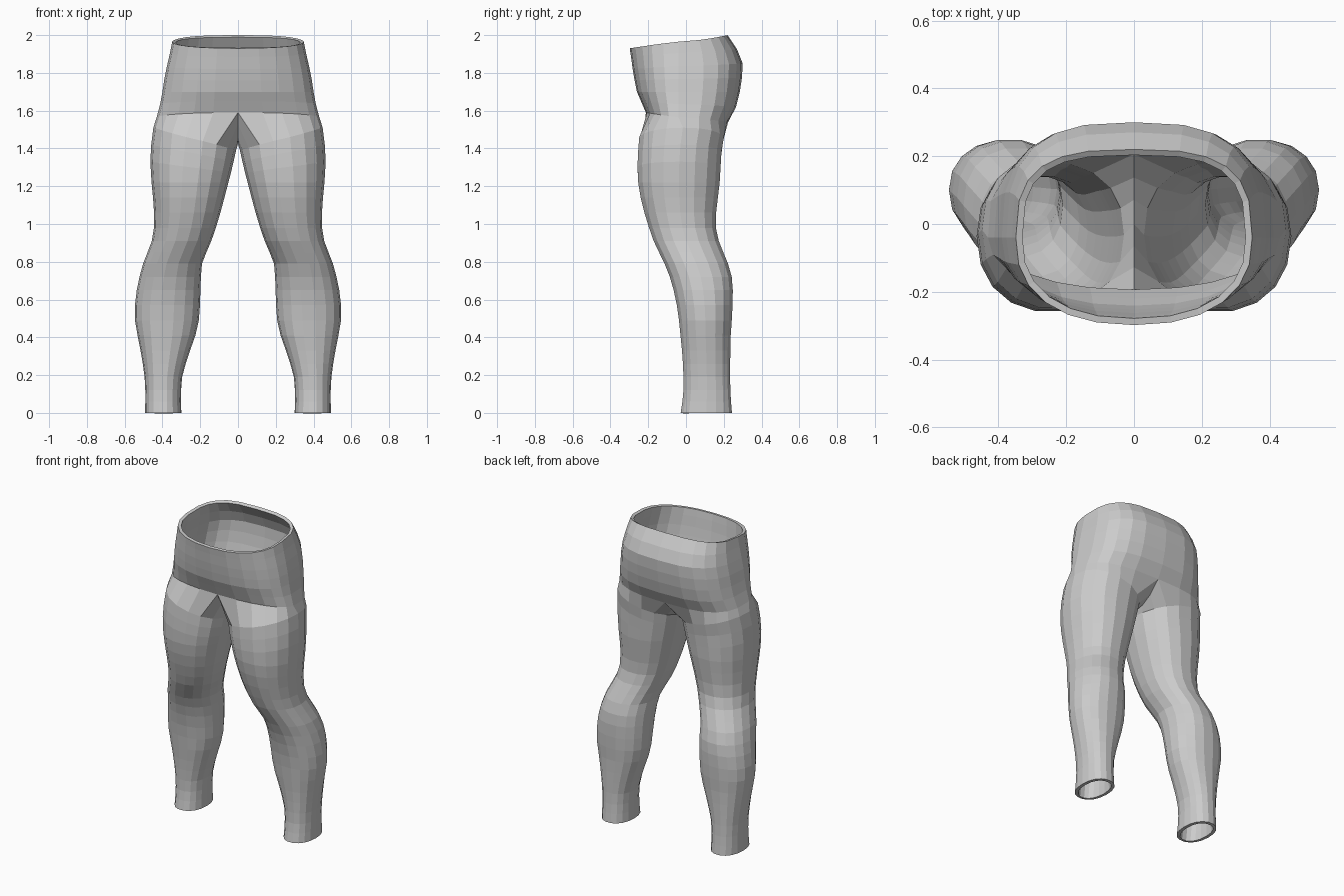
import bpy, bmesh, math

if "Cube" in bpy.data.objects:
    bpy.data.objects.remove(bpy.data.objects["Cube"])

# Leg outline: height, front y, back y, inner x, outer x
LEG = [
    (0.00, -0.03, 0.245, 0.300, 0.492), (0.10, -0.015, 0.237, 0.303, 0.490),
    (0.20, -0.015, 0.235, 0.295, 0.495), (0.30, -0.02, 0.236, 0.265, 0.510),
    (0.40, -0.03, 0.238, 0.228, 0.530), (0.50, -0.04, 0.245, 0.205, 0.547),
    (0.60, -0.055, 0.250, 0.200, 0.545), (0.70, -0.08, 0.250, 0.198, 0.527),
    (0.80, -0.12, 0.222, 0.190, 0.500), (0.90, -0.17, 0.178, 0.145, 0.458),
    (1.00, -0.205, 0.156, 0.110, 0.442), (1.10, -0.235, 0.166, 0.082, 0.446),
    (1.20, -0.255, 0.180, 0.056, 0.456), (1.30, -0.260, 0.186, 0.030, 0.465),
    (1.40, -0.256, 0.192, 0.008, 0.462), (1.52, -0.245, 0.215, 0.006, 0.447),
]
# Hip outline: height, front y, back y, half width
HIP = [
    (1.50, -0.19, 0.20, 0.445), (1.56, -0.20, 0.235, 0.432), (1.62, -0.225, 0.265, 0.415),
    (1.70, -0.26, 0.285, 0.400), (1.80, -0.28, 0.300, 0.385),
    (1.86, -0.287, 0.300, 0.370), (1.93, -0.298, 0.268, 0.355), (2.00, -0.30, 0.220, 0.342),
]
OUTER, INNER = 13, 5          # ring points shared with the hips / on the inner thigh
TOTAL = OUTER + INNER


def lookup(table, z):
    z = min(max(z, table[0][0]), table[-1][0])
    for a, b in zip(table, table[1:]):
        if z <= b[0]:
            t = (z - a[0]) / (b[0] - a[0])
            return [p + (q - p) * t for p, q in zip(a[1:], b[1:])]


def power(v, n):
    return math.copysign(abs(v) ** (2 / n), v)


def leg_ring(z_out, z_in):
    pts = []
    for i in range(TOTAL):
        a = math.radians(-120 + 20 * i)
        c, s = math.cos(a), math.sin(a)
        z = (z_out + z_in) / 2 + (z_out - z_in) / 2 * c
        f, b, xi, xo = lookup(LEG, z)
        pts.append(((xi + xo) / 2 + (xo - xi) / 2 * power(c, 2.2),
                    (f + b) / 2 + (b - f) / 2 * power(s, 2.2), z))
    return pts


def hip_ring(z_front, z_back):
    pts = []
    for i in range(OUTER):
        a = math.radians(-90 + 15 * i)
        c, s = math.cos(a), math.sin(a)
        z = z_front + (z_back - z_front) * (s + 1) / 2
        f, b, w = lookup(HIP, z)
        n = 2.9 if s > 0 else 2.3
        x = 0.0 if i in (0, OUTER - 1) else w * power(c, n)
        # Widest part sits slightly forward of the middle
        mid = -0.04
        y = mid + (b - mid if s > 0 else mid - f) * power(s, n)
        pts.append((x, y, z))
    return pts


bm = bmesh.new()


def add(points):
    return [bm.verts.new(p) for p in points]


def bridge(upper, lower, closed):
    n = len(lower)
    for i in range(n if closed else OUTER - 1):
        j = (i + 1) % n
        bm.faces.new((lower[i], lower[j], upper[j], upper[i]))


# Hips, waistband down to the crotch
hips = [(1.93, 2.0), (1.885, 1.925), (1.82, 1.85), (1.76, 1.775), (1.70, 1.70), (1.65, 1.62)]
previous = add(hip_ring(*hips[0]))
for h in hips[1:]:
    ring = add(hip_ring(*h))
    bridge(previous, ring, False)
    previous = ring

# Crotch seam closes the half ring into a full leg ring
seam = [(0.15, 1.465), (0.08, 1.425), (0.0, 1.425), (-0.08, 1.46), (-0.145, 1.53)]
ring = add(hip_ring(1.59, 1.54) + [(0.0, y, z) for y, z in seam])
bridge(previous, ring, False)
previous = ring

# Leg, thigh to ankle
legs = [(1.51, 1.39), (1.42, 1.33), (1.33, 1.27)]
legs += [(z, z) for z in (1.22, 1.14, 1.06, 0.98, 0.91, 0.85, 0.79, 0.72, 0.65, 0.57,
                          0.49, 0.41, 0.33, 0.26, 0.19, 0.12, 0.06, 0.0)]
for h in legs:
    ring = add(leg_ring(*h))
    bridge(previous, ring, True)
    previous = ring

mesh = bpy.data.meshes.new("trousers")
bm.to_mesh(mesh)
bm.free()
trousers = bpy.data.objects.new("trousers", mesh)
bpy.context.collection.objects.link(trousers)

grey = bpy.data.materials.new("grey_cloth")
grey.diffuse_color = (0.6, 0.6, 0.6, 1)
grey.use_nodes = True
grey.node_tree.nodes["Principled BSDF"].inputs["Base Color"].default_value = grey.diffuse_color
mesh.materials.append(grey)

# Second leg and cloth thickness
mirror = trousers.modifiers.new("mirror", 'MIRROR')
mirror.use_clip = True
mirror.merge_threshold = 0.001
shell = trousers.modifiers.new("thickness", 'SOLIDIFY')
shell.thickness = 0.02
shell.offset = -1
